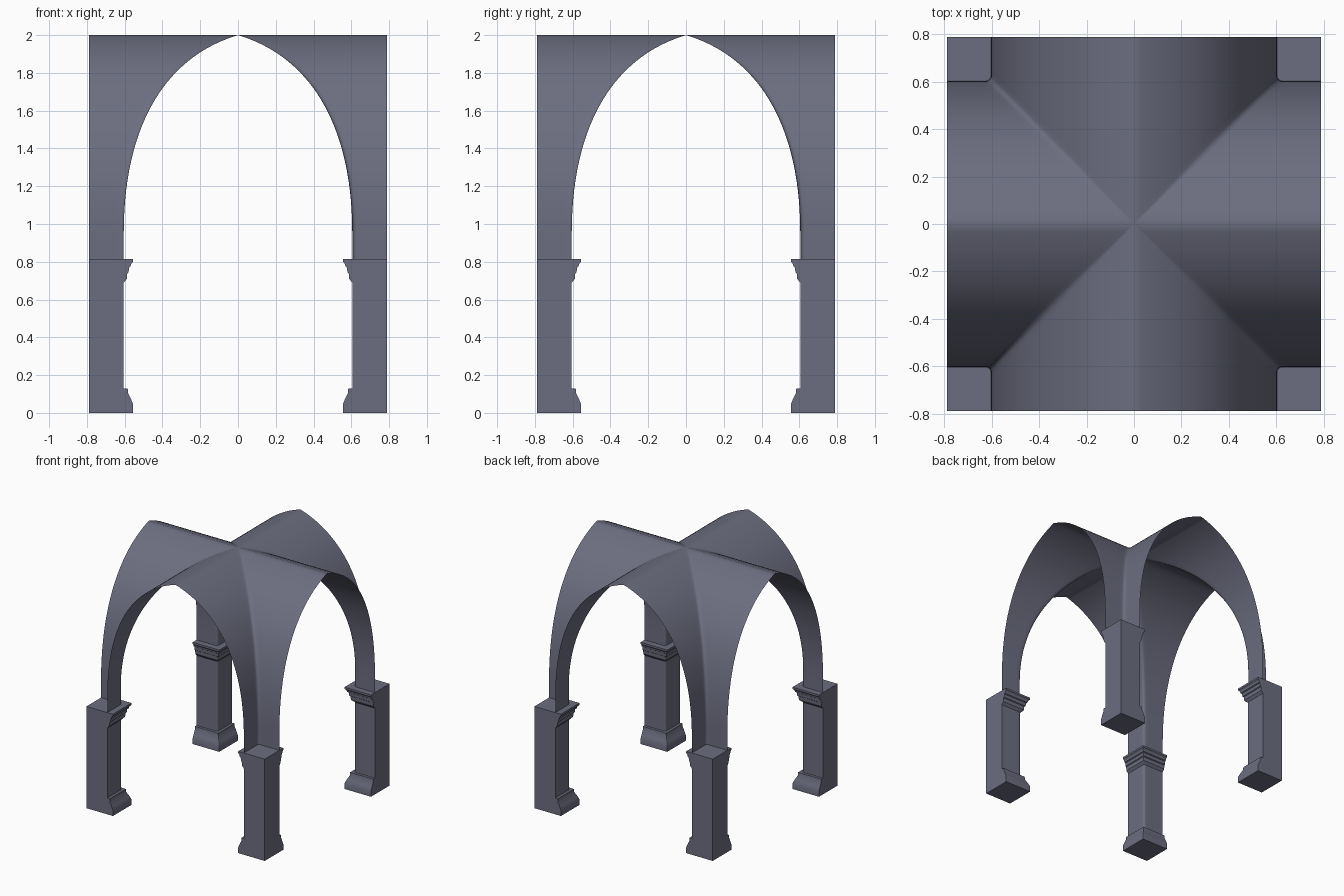
import bpy, bmesh, math

if "Cube" in bpy.data.objects:
    bpy.data.objects.remove(bpy.data.objects["Cube"])

OUT = 0.79       # outer limit of the square bay
INNER = 0.605    # inner face of the shafts

stone = bpy.data.materials.new("slate grey stone")
stone.diffuse_color = (0.15, 0.155, 0.215, 1)
stone.use_nodes = True
stone.node_tree.nodes["Principled BSDF"].inputs["Base Color"].default_value = stone.diffuse_color


def l_row(a, r, z, n=4):
    """L-shaped contour at height z with its inner corner at (a, a) rounded by r."""
    pts = [(OUT, a), (a + r + 0.025, a)]
    for i in range(n + 1):
        t = math.pi / 2 * i / n
        pts.append((a + r - r * math.sin(t), a + r - r * math.cos(t)))
    pts += [(a, a + r + 0.025), (a, OUT)]
    return [(x, y, z) for x, y in pts]


def loft(name, rows, closed):
    """Skin successive rows, then mirror the quarter into all four corners."""
    bm = bmesh.new()
    vr = [[bm.verts.new(p) for p in row] for row in rows]
    n = len(vr[0])
    for lo, hi in zip(vr, vr[1:]):
        for i in range(n if closed else n - 1):
            j = (i + 1) % n
            bm.faces.new((lo[i], lo[j], hi[j], hi[i]))
    if closed:
        bm.faces.new(vr[0])
        bm.faces.new(vr[-1])
    bmesh.ops.remove_doubles(bm, verts=bm.verts, dist=1e-5)
    bmesh.ops.recalc_face_normals(bm, faces=bm.faces)
    if not closed and sum(f.normal.z * f.calc_area() for f in bm.faces) < 0:
        bmesh.ops.reverse_faces(bm, faces=bm.faces)
    me = bpy.data.meshes.new(name)
    bm.to_mesh(me)
    bm.free()
    me.materials.append(stone)
    ob = bpy.data.objects.new(name, me)
    bpy.context.collection.objects.link(ob)
    mod = ob.modifiers.new("four corners", 'MIRROR')
    mod.use_axis = (True, True, False)
    mod.merge_threshold = 0.0001
    bpy.ops.object.select_all(action='DESELECT')
    ob.select_set(True)
    bpy.context.view_layer.objects.active = ob
    bpy.ops.object.shade_smooth_by_angle(
        angle=math.radians(24 if closed else 80))
    return ob


# Vault: straight springing, then a pointed arch curve swept as a groin
P = [(INNER, 0.95), (INNER, 1.5), (0.4, 1.88), (0.0, 2.0)]
curve = [(INNER, 0.815)]
STEPS = 36
for k in range(STEPS + 1):
    t = k / STEPS
    b = ((1 - t) ** 3, 3 * t * (1 - t) ** 2, 3 * t * t * (1 - t), t ** 3)
    curve.append(tuple(sum(w * p[c] for w, p in zip(b, P)) for c in (0, 1)))
loft("groin_vault",
     [l_row(max(a, 0), 0.02 * min(1, max(a, 0) / 0.3), z) for a, z in curve],
     False)

# Pillars: inner moulding profile as (inner edge, height, corner rounding)
S, M = 0.016, 0.001
profile = [
    (0.555, 0, M), (0.555, 0.045, M), (0.565, 0.07, M), (0.582, 0.105, M),
    (0.584, 0.13, M), (INNER, 0.13, S),
    (INNER, 0.69, S), (0.588, 0.71, M), (0.586, 0.74, M), (0.579, 0.745, M),
    (0.577, 0.77, M), (0.569, 0.775, M), (0.565, 0.79, M), (0.555, 0.80, M),
    (0.555, 0.815, M)]
loft("corner_pillars",
     [l_row(a, r, z) + [(OUT, OUT, z)] for a, z, r in profile], True)
